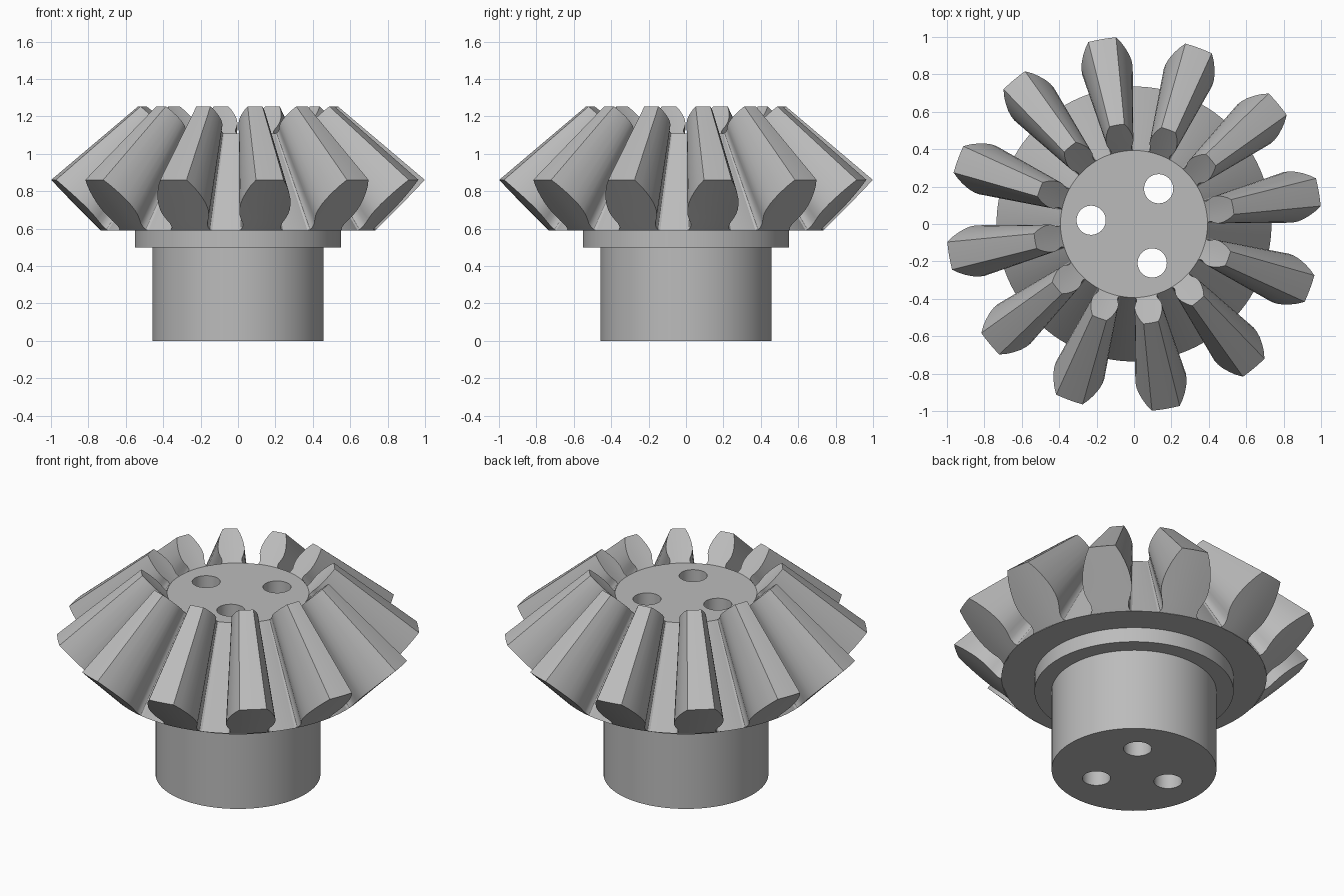
import bpy, bmesh
from math import sin, cos, asin, radians, pi

cube = bpy.data.objects.get("Cube")
if cube:
    bpy.data.objects.remove(cube, do_unlink=True)

TEETH = 12
FIRST_ANGLE = radians(9.8)
APEX = 1.705          # all tooth lines converge here on the axis
INNER = 0.535         # scale of the small end about the apex
ROOT_R, ROOT_Z = 0.735, 0.59

steel = bpy.data.materials.new("grey steel")
steel.use_nodes = True
GREY = (0.5, 0.5, 0.5, 1)
steel.diffuse_color = GREY
steel.node_tree.nodes["Principled BSDF"].inputs["Base Color"].default_value = GREY


def finish(name, bm):
    bmesh.ops.recalc_face_normals(bm, faces=bm.faces)
    mesh = bpy.data.meshes.new(name)
    bm.to_mesh(mesh)
    bm.free()
    mesh.materials.append(steel)
    obj = bpy.data.objects.new(name, mesh)
    bpy.context.collection.objects.link(obj)
    return obj


def select(obj):
    bpy.ops.object.select_all(action='DESELECT')
    obj.select_set(True)
    bpy.context.view_layer.objects.active = obj


def smooth(obj, angle):
    select(obj)
    bpy.ops.object.shade_smooth_by_angle(angle=radians(angle))


def lathe(profile, steps=120):
    bm = bmesh.new()
    rings = [[bm.verts.new((r * cos(2 * pi * i / steps), r * sin(2 * pi * i / steps), z))
              for i in range(steps)] for r, z in profile]
    for a, b in zip(rings, rings[1:]):
        for i in range(steps):
            j = (i + 1) % steps
            bm.faces.new((a[i], a[j], b[j], b[i]))
    bm.faces.new(rings[0])
    bm.faces.new(rings[-1])
    return bm


# Body: shaft, collar and root cone
inner_z = APEX - (APEX - ROOT_Z) * INNER
body = finish("gear_body", lathe([
    (0.457, 0), (0.457, 0.5), (0.552, 0.5), (0.552, ROOT_Z),
    (ROOT_R, ROOT_Z), (ROOT_R * INNER, inner_z)]))

# Three bolt holes through the whole body
for k in range(3):
    a = radians(55 + 120 * k)
    bpy.ops.mesh.primitive_cylinder_add(
        vertices=48, radius=0.078, depth=3, location=(0.23 * cos(a), 0.23 * sin(a), 0.6))
    cutter = bpy.context.object
    cutter.name = "hole_cutter"
    cutter.hide_render = True
    select(body)
    mod = body.modifiers.new("bolt hole", 'BOOLEAN')
    mod.operation = 'DIFFERENCE'
    mod.solver = 'EXACT'
    mod.object = cutter
    bpy.ops.object.modifier_apply(modifier=mod.name)
    bpy.data.objects.remove(cutter, do_unlink=True)
smooth(body, 30)

# Tooth outline at the large end: radius, half width
OUTLINE = [(ROOT_R, 0.120), (0.740, 0.109), (0.752, 0.103), (0.772, 0.106),
           (0.795, 0.120), (0.82, 0.132), (0.845, 0.137), (0.875, 0.136),
           (0.905, 0.129), (0.94, 0.115), (0.97, 0.099), (1.003, 0.075)]
COLUMNS = 4


def tooth_end(bm, centre, scale):
    # Grid of points lying on the back cone
    rows = []
    for r, w in OUTLINE:
        half = asin(w / r)
        z = APEX - (APEX - ROOT_Z - (r - ROOT_R) * 1.01) * scale
        row = []
        for c in range(COLUMNS + 1):
            a = centre + half * (2 * c / COLUMNS - 1)
            row.append(bm.verts.new((r * scale * cos(a), r * scale * sin(a), z)))
        rows.append(row)
    for p, q in zip(rows, rows[1:]):
        for c in range(COLUMNS):
            bm.faces.new((p[c], p[c + 1], q[c + 1], q[c]))
    left = [row[0] for row in rows]
    right = [row[-1] for row in rows]
    return left + rows[-1][1:-1] + right[::-1]


# Teeth: each a straight loft from the large end to the small end
bm = bmesh.new()
for k in range(TEETH):
    centre = FIRST_ANGLE + 2 * pi * k / TEETH
    big = tooth_end(bm, centre, 1)
    small = tooth_end(bm, centre, INNER)
    for i in range(len(big) - 1):
        bm.faces.new((big[i], big[i + 1], small[i + 1], small[i]))
    # base against the root cone keeps every tooth closed
    bm.verts.ensure_lookup_table()
    bmesh.ops.holes_fill(bm, edges=[e for e in bm.edges if e.is_boundary], sides=0)
smooth(finish("gear_teeth", bm), 26)
